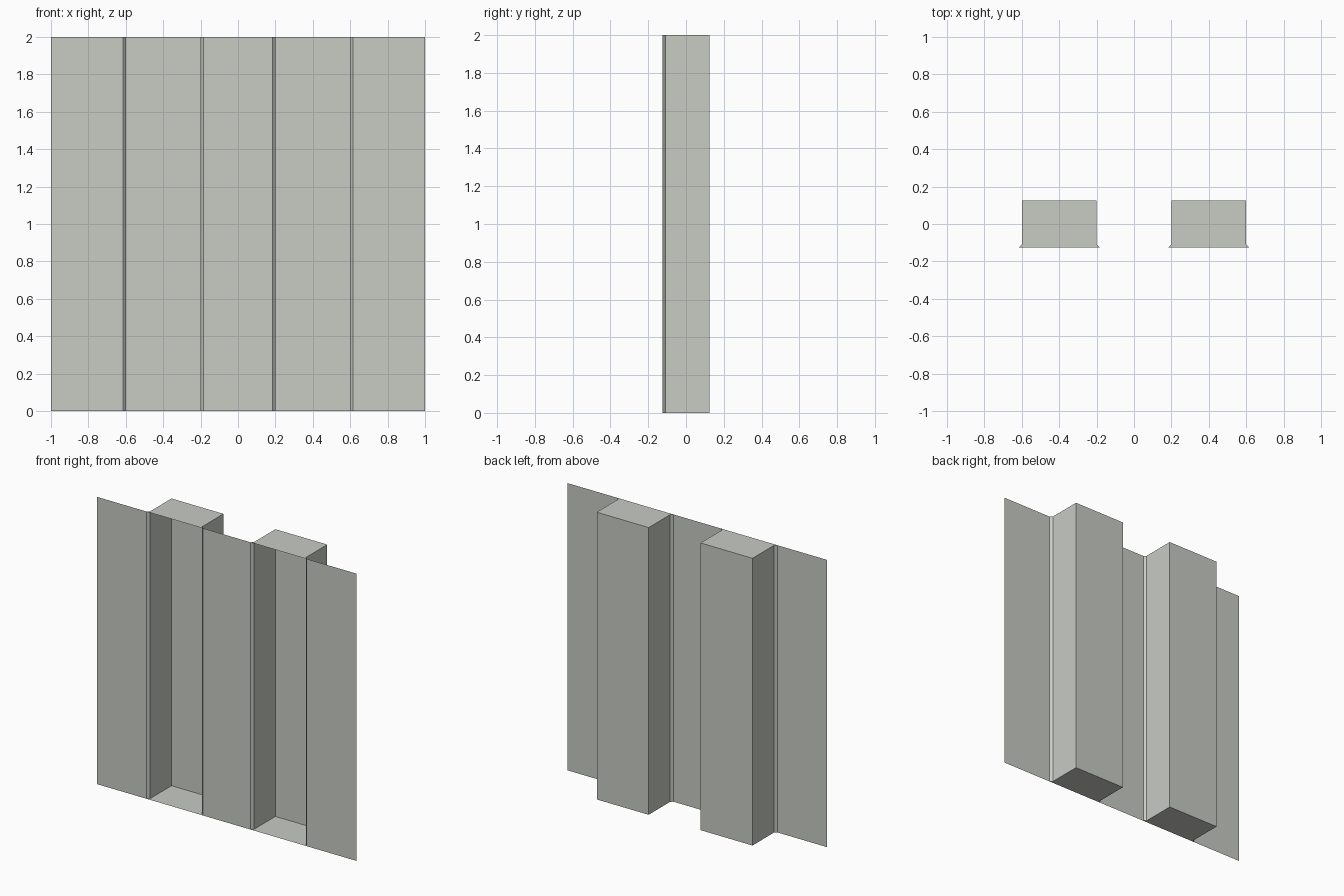
import bpy, bmesh

if "Cube" in bpy.data.objects:
    bpy.data.objects.remove(bpy.data.objects["Cube"])

HEIGHT = 2.0
FRONT, BACK = -0.125, 0.125
BEVEL = 0.016

paint = bpy.data.materials.new("pale grey metal")
paint.diffuse_color = (0.58, 0.60, 0.55, 1)
paint.use_nodes = True
paint.node_tree.nodes["Principled BSDF"].inputs["Base Color"].default_value = paint.diffuse_color


def make_object(name, bm):
    mesh = bpy.data.meshes.new(name)
    bm.to_mesh(mesh)
    bm.free()
    mesh.materials.append(paint)
    obj = bpy.data.objects.new(name, mesh)
    bpy.context.collection.objects.link(obj)
    return obj


def recess_profile(left, right):
    """Plan outline of one open channel with bevelled mouth."""
    return [(left - BEVEL, FRONT), (left, FRONT + BEVEL), (left, BACK),
            (right, BACK), (right, FRONT + BEVEL), (right + BEVEL, FRONT)]


def folded_wall(name, points, capped=False):
    """Raise an open plan outline into a thin wall, with optional end caps."""
    bm = bmesh.new()
    low = [bm.verts.new((x, y, 0)) for x, y in points]
    high = [bm.verts.new((x, y, HEIGHT)) for x, y in points]
    for i in range(len(points) - 1):
        bm.faces.new((low[i], low[i + 1], high[i + 1], high[i]))
    if capped:
        # floor and ceiling of the channel, seen from inside
        bm.faces.new(low[::-1])
        bm.faces.new(high)
    bm.normal_update()
    return make_object(name, bm)


# Two channels sunk behind the front sheet
for side, left, right in (("left", -0.6, -0.2), ("right", 0.2, 0.6)):
    folded_wall(f"{side}_channel", recess_profile(left, right), capped=True)

# Flat front strips between the channels
strips = {"left_panel": (-1.0, -0.6 - BEVEL),
          "middle_panel": (-0.2 + BEVEL, 0.2 - BEVEL),
          "right_panel": (0.6 + BEVEL, 1.0)}
for name, (x0, x1) in strips.items():
    folded_wall(name, [(x0, FRONT), (x1, FRONT)])
